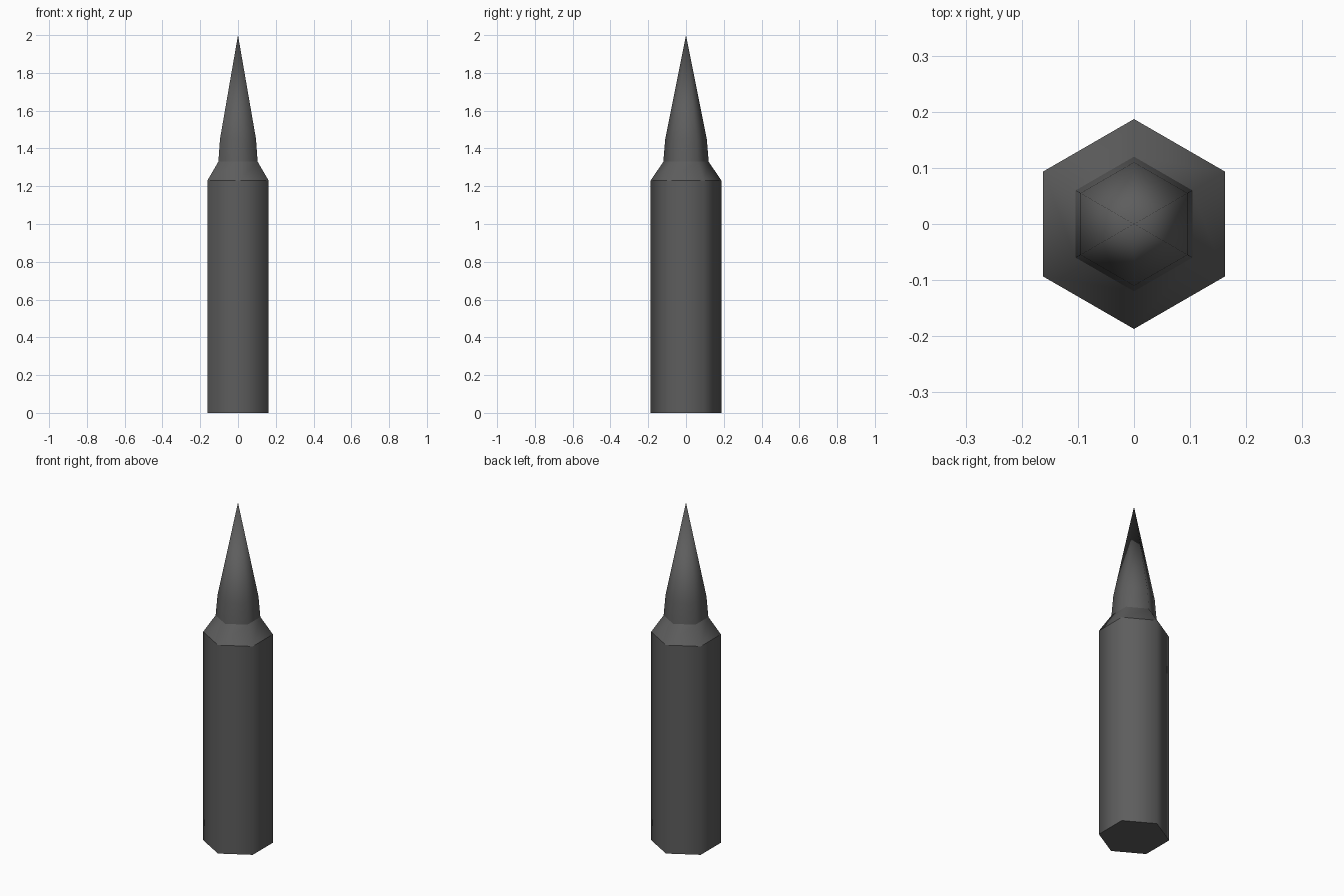
import bpy, bmesh
from math import cos, sin, radians

cube = bpy.data.objects.get("Cube")
if cube:
    bpy.data.objects.remove(cube, do_unlink=True)

SIDES = 6

grey = bpy.data.materials.new("dark_grey")
grey.use_nodes = True
colour = (0.11, 0.11, 0.11, 1)
grey.diffuse_color = colour
grey.node_tree.nodes["Principled BSDF"].inputs["Base Color"].default_value = colour


def hex_part(name, profile, cap_bottom=False):
    """Stack six-sided rings from (radius, z) pairs; radius zero makes a point."""
    bm = bmesh.new()
    rings = []
    for r, z in profile:
        angles = [radians(90 + 360 * i / SIDES) for i in range(SIDES)]
        if r == 0:
            rings.append([bm.verts.new((0, 0, z))] * SIDES)
        else:
            rings.append([bm.verts.new((r * cos(a), r * sin(a), z)) for a in angles])
    for low, high in zip(rings, rings[1:]):
        for i in range(SIDES):
            j = (i + 1) % SIDES
            corners = [low[i], low[j], high[j], high[i]]
            face = bm.faces.new(list(dict.fromkeys(corners)))
            face.smooth = True
    if cap_bottom:
        base = bm.faces.new(rings[0][::-1])
        for edge in base.edges:
            edge.smooth = False
    mesh = bpy.data.meshes.new(name)
    bm.to_mesh(mesh)
    bm.free()
    mesh.materials.append(grey)
    obj = bpy.data.objects.new(name, mesh)
    bpy.context.collection.objects.link(obj)
    return obj


# Straight body, tapered shoulder, then neck and pointed tip with a soft join
hex_part("case_body", [(0.187, 0), (0.187, 1.23)], cap_bottom=True)
hex_part("shoulder", [(0.187, 1.23), (0.12, 1.33)])
hex_part("neck_and_tip", [(0.12, 1.33), (0.11, 1.45), (0, 2)])
